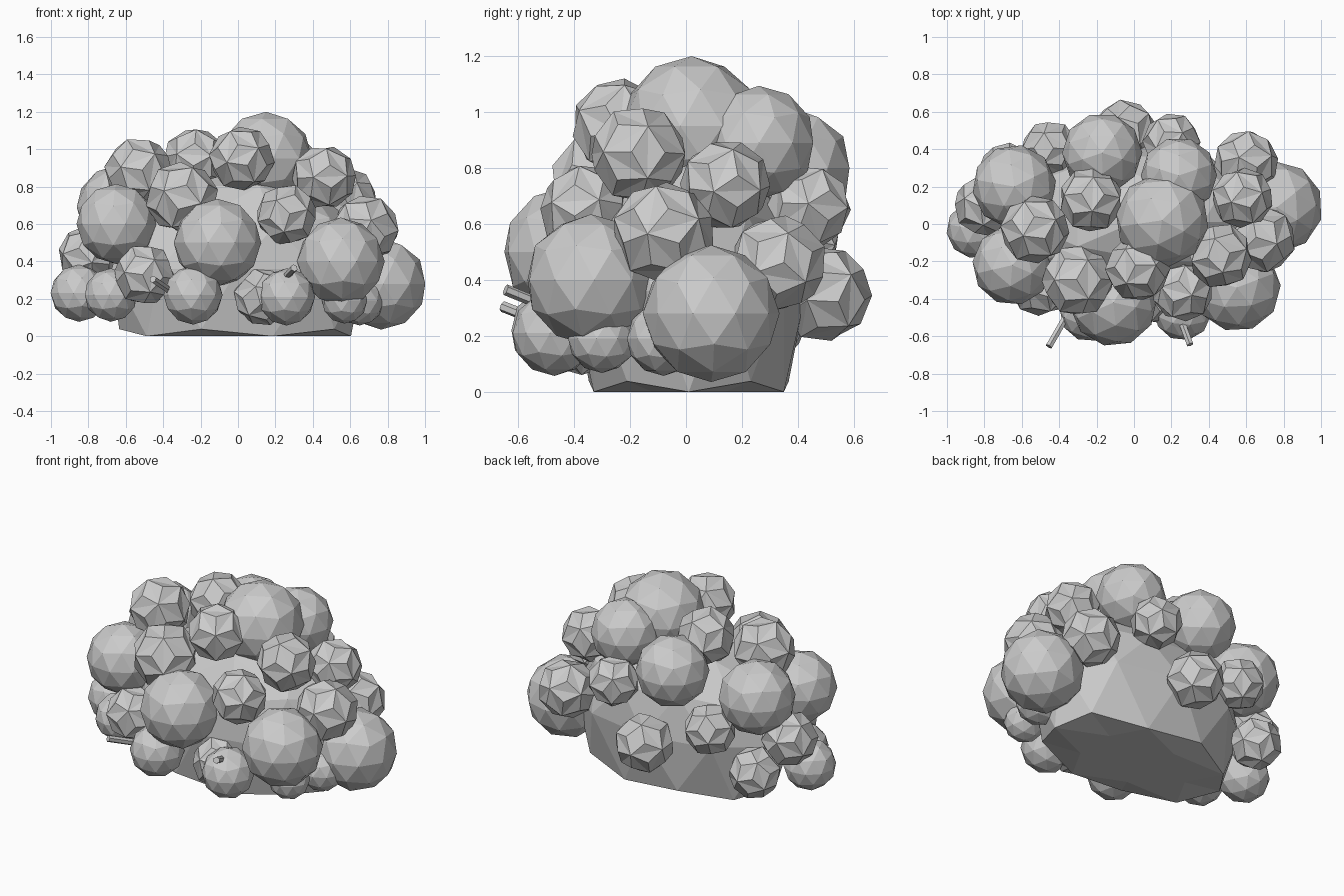
import bpy
import bmesh
import math
import random
from mathutils import Vector, Euler

random.seed(7)
cube = bpy.data.objects.get("Cube")
if cube:
    bpy.data.objects.remove(cube)

# one plain grey for the whole model
grey = bpy.data.materials.new("plain_grey")
grey.use_nodes = True
colour = (0.6, 0.6, 0.6, 1)
grey.diffuse_color = colour
grey.node_tree.nodes["Principled BSDF"].inputs["Base Color"].default_value = colour


def finish(bm, name, location=(0, 0, 0), rotation=(0, 0, 0)):
    """Turn a bmesh into a flat shaded, coloured object."""
    bmesh.ops.recalc_face_normals(bm, faces=bm.faces)
    mesh = bpy.data.meshes.new(name)
    bm.to_mesh(mesh)
    bm.free()
    mesh.materials.append(grey)
    obj = bpy.data.objects.new(name, mesh)
    obj.location = location
    obj.rotation_euler = rotation
    bpy.context.collection.objects.link(obj)


def round_clump(name, x, y, z, radius):
    """Low-poly ball of leaves, spun about its upright axis."""
    bm = bmesh.new()
    bmesh.ops.create_icosphere(bm, subdivisions=2, radius=radius * 1.02)
    finish(bm, name, (x, y, z), (0, 0, random.uniform(0, math.tau)))


def star_clump(name, x, y, z, radius):
    """Twenty-sided ball whose faces rise to points, leaving shallow star creases."""
    bm = bmesh.new()
    bmesh.ops.create_icosphere(bm, subdivisions=1, radius=radius * 1.04)
    points = bmesh.ops.poke(bm, faces=bm.faces)["verts"]
    for v in points:
        v.co = v.co.normalized() * radius * 1.01
    turn = Euler([random.uniform(0, math.tau) for axis in range(3)])
    finish(bm, name, (x, y, z), turn)


def stem(name, start, end, radius=0.02):
    """Short twig between two points."""
    start, end = Vector(start), Vector(end)
    along = end - start
    bm = bmesh.new()
    bmesh.ops.create_cone(bm, cap_ends=True, segments=6, radius1=radius,
                          radius2=radius, depth=along.length)
    turn = along.to_track_quat("Z", "Y").to_euler()
    finish(bm, name, (start + end) / 2, turn)


# faceted core with a flattened underside
core = bmesh.new()
bmesh.ops.create_icosphere(core, subdivisions=2, radius=1)
for v in core.verts:
    height = 0.52 if v.co.z > 0 else 0.72
    v.co = Vector((v.co.x * 0.71, v.co.y * 0.42, max(0, 0.36 + v.co.z * height)))
bmesh.ops.dissolve_limit(core, angle_limit=math.radians(1),
                         verts=core.verts, edges=core.edges)
finish(core, "bush_core", (0, 0.01, 0))

# large round clumps: x, y, z, radius
large = [
    (0.15, 0.02, 0.95, 0.245),
    (-0.17, 0.38, 0.8, 0.21),
    (0.24, 0.26, 0.89, 0.2),
    (-0.64, 0.2, 0.69, 0.22),
    (-0.65, -0.22, 0.6, 0.21),
    (-0.11, -0.42, 0.5, 0.23),
    (0.55, -0.34, 0.4, 0.23),
    (0.765, 0.09, 0.28, 0.24),
]

# small round clumps near the ground
small = [
    (-0.24, -0.47, 0.22, 0.155),
    (0.26, -0.47, 0.21, 0.15),
    (-0.85, -0.03, 0.23, 0.15),
    (-0.68, -0.22, 0.22, 0.14),
    (0.57, -0.3, 0.19, 0.12),
    (0.65, -0.08, 0.19, 0.13),
]

# creased clumps filling the gaps
creased = [
    (0.02, -0.24, 0.95, 0.17),
    (0.46, -0.17, 0.85, 0.17),
    (0.26, -0.36, 0.65, 0.16),
    (-0.3, -0.3, 0.74, 0.19),
    (-0.53, -0.03, 0.88, 0.18),
    (-0.23, 0.13, 0.94, 0.17),
    (0.68, -0.08, 0.57, 0.18),
    (0.58, 0.14, 0.74, 0.16),
    (0.6, 0.33, 0.46, 0.17),
    (0.2, 0.44, 0.66, 0.15),
    (-0.05, 0.49, 0.35, 0.17),
    (-0.45, 0.4, 0.51, 0.15),
    (-0.8, 0.1, 0.43, 0.16),
    (-0.68, 0.28, 0.25, 0.15),
    (-0.5, -0.33, 0.33, 0.16),
    (0.13, -0.38, 0.21, 0.15),
]

clumps = [
    ("large_round_clump", round_clump, large),
    ("small_round_clump", round_clump, small),
    ("creased_clump", star_clump, creased),
]
for name, build, places in clumps:
    for number, values in enumerate(places, 1):
        build(f"{name}_{number}", *values)

# two twigs poking out of the front
stem("right_stem", (-0.36, -0.49, 0.24), (-0.455, -0.655, 0.305))
stem("left_stem", (0.25, -0.51, 0.31), (0.3, -0.645, 0.365))
